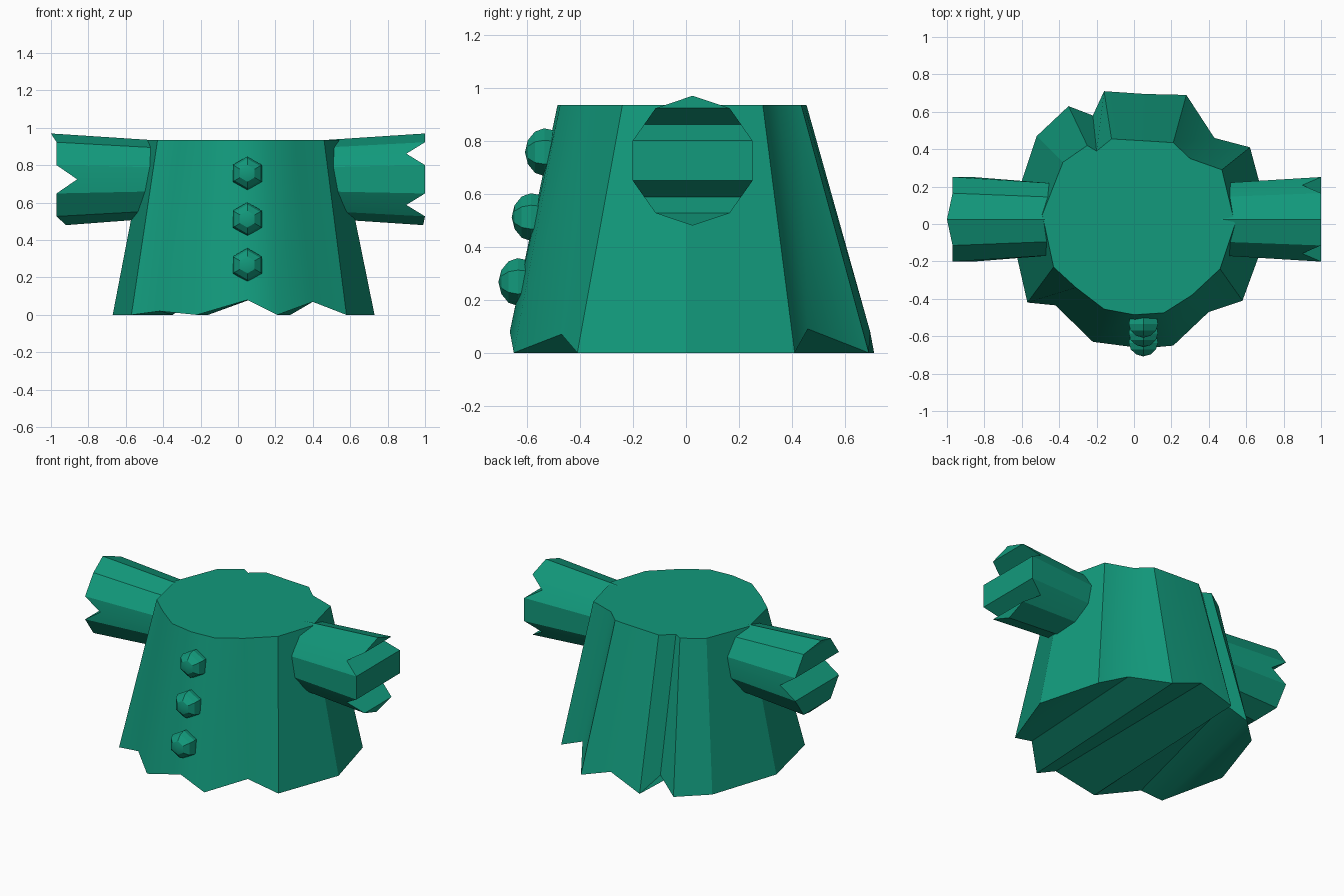
import bpy, bmesh
from math import sin, cos, pi, radians

if "Cube" in bpy.data.objects:
    bpy.data.objects.remove(bpy.data.objects["Cube"])

green = bpy.data.materials.new("green_cloth")
green.diffuse_color = (0.006, 0.32, 0.2, 1)
green.use_nodes = True
green.node_tree.nodes["Principled BSDF"].inputs["Base Color"].default_value = green.diffuse_color


def make(name, verts, faces, angle=30):
    bm = bmesh.new()
    vs = [bm.verts.new(v) for v in verts]
    for f in faces:
        f = list(dict.fromkeys(f))      # drop repeated corners
        if len(f) > 2:
            bm.faces.new([vs[i] for i in f])
    bmesh.ops.recalc_face_normals(bm, faces=bm.faces)
    me = bpy.data.meshes.new(name)
    bm.to_mesh(me)
    bm.free()
    me.shade_smooth()
    me.set_sharp_from_angle(angle=radians(angle))
    me.materials.append(green)
    ob = bpy.data.objects.new(name, me)
    bpy.context.collection.objects.link(ob)
    return ob


# Flared body: (top x, top y, hem x, hem y, hem z), hem raised at the folds
left = (-.49, .05, -.67, .02, 0)
right = (.54, 0, .73, 0, 0)
back = [(-.38, .33, -.52, .47, 0), (-.25, .42, -.35, .63, 0),
        (-.20, .39, -.22, .58, .09), (-.12, .455, -.16, .71, 0),
        (.05, .445, .06, .695, .08), (.21, .435, .28, .69, 0),
        (.30, .35, .43, .46, .09), (.47, .29, .62, .41, 0)]
front = [(-.43, -.23, -.57, -.42, 0), (-.31, -.34, -.42, -.435, .02),
         (-.16, -.455, -.22, -.63, 0), (0, -.485, .05, -.665, .08),
         (.16, -.475, .21, -.65, 0), (.31, -.38, .40, -.47, .07),
         (.46, -.24, .58, -.41, 0)]
ring = [left] + back + [right] + front[::-1]
n = len(ring)
verts = [(p[0], p[1], .935) for p in ring] + [p[2:] for p in ring]
faces = [list(range(n))]
faces += [[i, (i + 1) % n, n + (i + 1) % n, n + i] for i in range(n)]
# underside: folds run from the front hem to the back hem
b = [n + ring.index(p) for p in [left] + back + [right]]
f = [n + ring.index(p) for p in [left, front[0]] + front + [right]]
faces += [[b[i], b[i + 1], f[i + 1], f[i]] for i in range(len(b) - 1)]
make("coat_body", verts, faces)


# Ten-sided sleeves whose open ends are pleated in horizontal rows
def sleeve(name, side, grooves, groove_x, tips):
    R, cy, cz = .245, .025, .725
    rows = []
    for k in range(6):
        a = k * pi / 5
        rows.append((R * sin(a) * .97, R * cos(a), tips[k]))
        if k in grooves:
            c = (k + 1) * pi / 5
            rows.append((R * (sin(a) + sin(c)) * .485,
                         R * (cos(a) + cos(c)) / 2, groove_x))
    m = len(rows)
    loop = [(w, z, x) for w, z, x in rows]
    loop += [(-w, z, x) for w, z, x in rows[-2:0:-1]]
    n = len(loop)
    verts = [(side * .4, cy + w * .84, cz + z * .84) for w, z, x in loop]
    verts += [(side * x, cy + w, cz + z) for w, z, x in loop]
    faces = [list(range(n))]
    faces += [[i, (i + 1) % n, n + (i + 1) % n, n + i] for i in range(n)]
    opp = [n + (n - i) % n for i in range(m)]
    faces += [[n + i, n + i + 1, opp[i + 1], opp[i]] for i in range(m - 1)]
    make(name, verts, faces)


sleeve("left_sleeve", -1, (2,), .86, (1, .97, .97, .97, .97, .92))
sleeve("right_sleeve", 1, (1, 3), .90, (1, 1, 1, 1, 1, .99))

# Three six-sided domed buttons down the front
for j in range(3):
    z, y = .757 - .245 * j, -.525 - .05 * j
    verts, faces = [], []
    for r, d in ((.08, .04), (.09, -.01), (.078, -.045), (.045, -.072)):
        verts += [(.05 + r * sin(k * pi / 3), y + d, z + r * cos(k * pi / 3))
                  for k in range(6)]
    verts.append((.05, y - .083, z))
    for s in range(3):
        faces += [[6 * s + k, 6 * s + (k + 1) % 6,
                   6 * s + 6 + (k + 1) % 6, 6 * s + 6 + k] for k in range(6)]
    faces += [[18 + k, 18 + (k + 1) % 6, 24] for k in range(6)]
    faces.append(list(range(6)))
    make(f"button_{j + 1}", verts, faces, 20)
